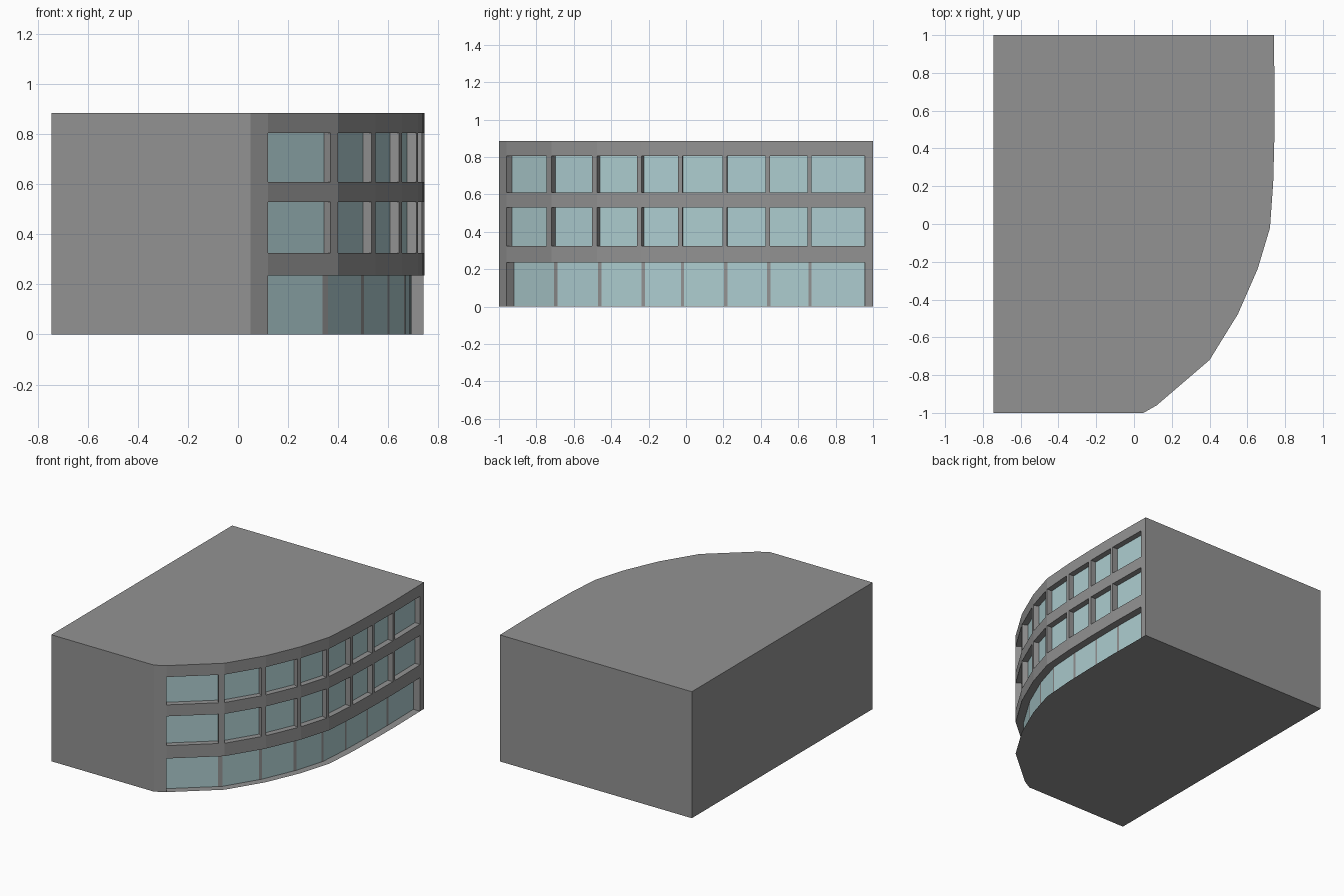
import bpy
import bmesh
from mathutils import Vector

old = bpy.data.objects.get("Cube")
if old:
    bpy.data.objects.remove(old)


def material(name, rgb):
    m = bpy.data.materials.new(name)
    m.use_nodes = True
    m.diffuse_color = (*rgb, 1)
    m.node_tree.nodes["Principled BSDF"].inputs["Base Color"].default_value = (*rgb, 1)
    return m


WALL = material("grey wall", (0.29, 0.29, 0.29))
GLASS = material("pale blue glass", (0.42, 0.61, 0.63))

HEIGHT = 0.885
GROUND_TOP = 0.235
WINDOW_ROWS = [(0.325, 0.53), (0.61, 0.805)]
WINDOW_DEPTH, GROUND_DEPTH = 0.04, 0.052

# Plan: straight sides, then the faceted curved facade
back_left, front_left, front_end = [Vector(p) for p in ((-0.745, 1), (-0.745, -1), (0.05, -1))]
facade = [Vector(p) for p in (
    (0.12, -0.96), (0.40, -0.72), (0.55, -0.477), (0.655, -0.237), (0.72, -0.02),
    (0.737, 0.22), (0.743, 0.45), (0.745, 0.672), (0.74, 1))]
outline = [back_left, front_left, front_end] + facade


def inward(a, b):
    t = (b - a).normalized()
    return Vector((-t.y, t.x))


def at(p, z):
    return (p.x, p.y, z)


def face(bm, points):
    bm.faces.new([bm.verts.new(p) for p in points])


def upright(bm, a, b, z0, z1):
    """Vertical panel over the plan line a-b, facing right of a-b."""
    face(bm, [at(a, z0), at(b, z0), at(b, z1), at(a, z1)])


def finish(bm, name, mat):
    bmesh.ops.remove_doubles(bm, verts=bm.verts, dist=0.0001)
    mesh = bpy.data.meshes.new(name)
    bm.to_mesh(mesh)
    bm.free()
    mesh.materials.append(mat)
    obj = bpy.data.objects.new(name, mesh)
    bpy.context.collection.objects.link(obj)


# Roof, floor and plain walls
bm = bmesh.new()
face(bm, [at(p, HEIGHT) for p in outline])
face(bm, [at(p, 0) for p in reversed(outline)])
for a, b in ((facade[-1], back_left), (back_left, front_left),
             (front_left, front_end), (front_end, facade[0])):
    upright(bm, a, b, 0, HEIGHT)
finish(bm, "building_shell", WALL)

# Upper facade with one recessed window per bay and floor
walls, panes = bmesh.new(), bmesh.new()
bays = list(zip(facade, facade[1:]))
for i, (a, b) in enumerate(bays):
    last = i == len(bays) - 1
    end = a.lerp(b, 0.865 if last else 0.895)
    n = inward(a, b) * WINDOW_DEPTH
    levels = [GROUND_TOP] + [z for row in WINDOW_ROWS for z in row] + [HEIGHT]
    for z0, z1 in zip(levels[::2], levels[1::2]):
        upright(walls, a, b, z0, z1)
    for z0, z1 in WINDOW_ROWS:
        upright(walls, end, b, z0, z1)
        upright(walls, a, a + n, z0, z1)
        upright(walls, end + n, end, z0, z1)
        face(walls, [at(a, z0), at(end, z0), at(end + n, z0), at(a + n, z0)])
        face(walls, [at(a + n, z1), at(end + n, z1), at(end, z1), at(a, z1)])
        upright(panes, a + n, end + n, z0, z1)
finish(walls, "upper_facade", WALL)
finish(panes, "upper_windows", GLASS)

# Ground floor set back behind the facade, with thin mullions
front = facade[:-1] + [facade[-2].lerp(facade[-1], 0.865)]
recess = []
for i, p in enumerate(front):
    n0 = inward(*front[max(i - 1, 0):][:2])
    n1 = inward(*front[min(i, len(front) - 2):][:2])
    recess.append(p + (n0 + n1) * (GROUND_DEPTH / (1 + n0.dot(n1))))

walls, panes = bmesh.new(), bmesh.new()
upright(walls, front[0], recess[0], 0, GROUND_TOP)
upright(walls, recess[-1], front[-1], 0, GROUND_TOP)
upright(walls, front[-1], facade[-1], 0, GROUND_TOP)
for i in range(len(front) - 1):
    a, b = recess[i], recess[i + 1]
    face(walls, [at(a, GROUND_TOP), at(b, GROUND_TOP),
                 at(front[i + 1], GROUND_TOP), at(front[i], GROUND_TOP)])
    end = b
    if i < len(front) - 2:
        end = a.lerp(b, 0.92)
        upright(walls, end, b, 0, GROUND_TOP)
    upright(panes, a, end, 0, GROUND_TOP)
finish(walls, "ground_floor_frame", WALL)
finish(panes, "ground_floor_windows", GLASS)
